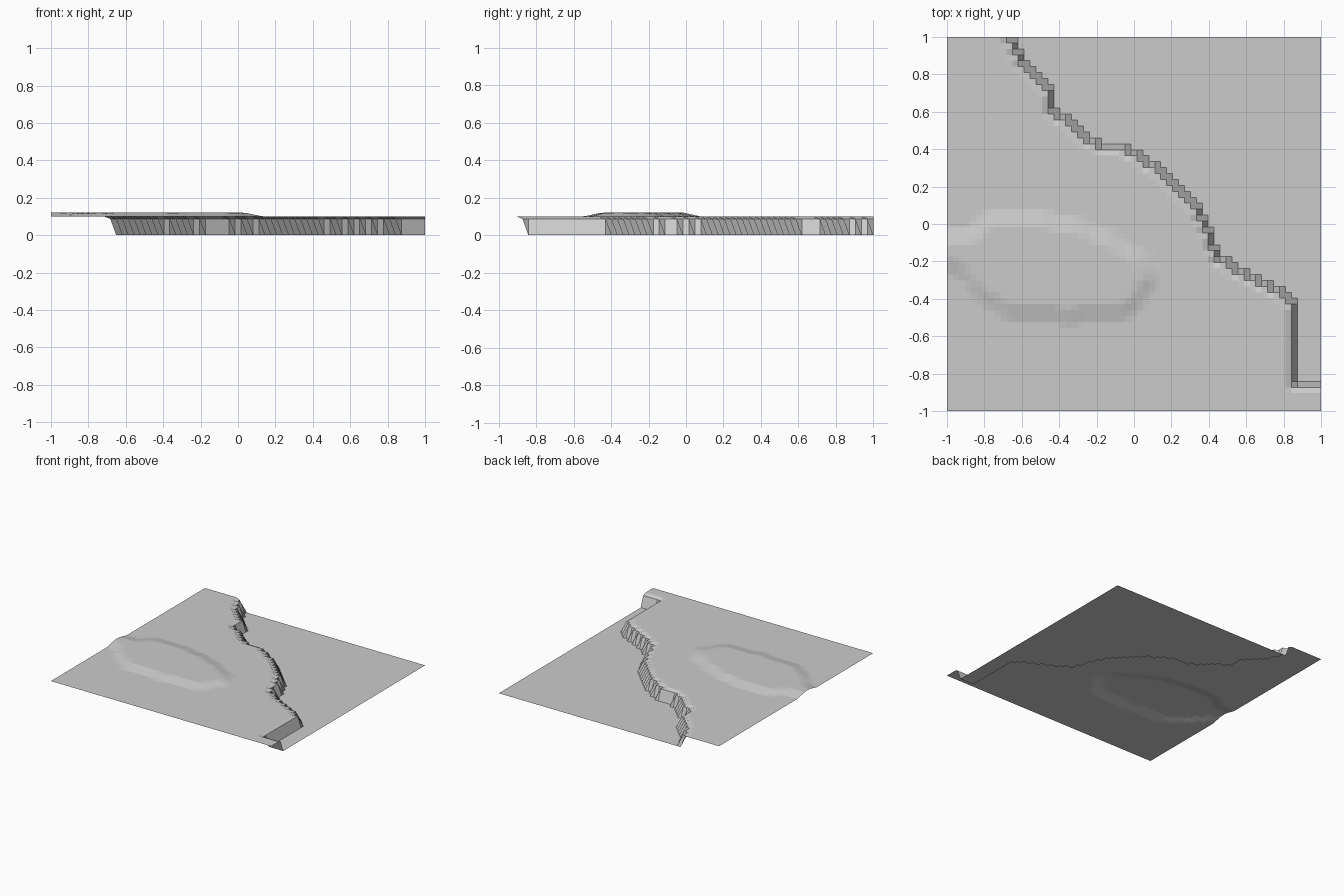
import bpy
import bmesh

if "Cube" in bpy.data.objects:
    bpy.data.objects.remove(bpy.data.objects["Cube"])

N = 63                  # cells per side
STEP = 2 / N
HIGH, LIP, MOUND = 0.1, 0.087, 0.021

# cliff line seen from above: ground right of / behind it lies at z = 0
CLIFF = [(-1, 1.5), (-0.69, 1.03), (-0.55, 0.81), (-0.44, 0.70), (-0.425, 0.58),
         (-0.37, 0.58), (-0.245, 0.47), (-0.23, 0.43), (-0.06, 0.425), (0.03, 0.36),
         (0.2, 0.24), (0.33, 0.10), (0.38, 0.0), (0.425, -0.1), (0.44, -0.17),
         (0.6, -0.27), (0.78, -0.36), (0.84, -0.42), (0.86, -0.5), (0.87, -0.86),
         (1.1, -0.86)]

# outline of the low oval mound
OVAL = [(-1.2, -0.07), (-0.88, -0.07), (-0.78, 0.02), (-0.47, 0.02), (-0.3, -0.005),
        (-0.12, -0.09), (0.0, -0.16), (0.06, -0.21), (0.10, -0.30), (0.04, -0.37),
        (-0.02, -0.45), (-0.07, -0.48), (-0.30, -0.48), (-0.35, -0.50), (-0.40, -0.48),
        (-0.67, -0.48), (-0.87, -0.34), (-0.91, -0.24), (-1.2, -0.22)]


def is_low(x, y):
    for (x0, y0), (x1, y1) in zip(CLIFF, CLIFF[1:]):
        if x0 <= x < x1:
            return y > y0 + (y1 - y0) * (x - x0) / (x1 - x0)
    return False


def in_oval(x, y):
    inside = False
    for (x0, y0), (x1, y1) in zip(OVAL, OVAL[1:] + OVAL[:1]):
        if (y0 > y) != (y1 > y) and x < x0 + (x1 - x0) * (y - y0) / (y1 - y0):
            inside = not inside
    return inside


def pos(i):
    return -1 + i * STEP


NEAR = [(a, b) for a in (-1, 0, 1) for b in (-1, 0, 1)]


def height(i, j):
    if is_low(pos(i), pos(j)):
        return 0.0
    # rounded lip next to the drop
    for a, b in NEAR:
        p, q = min(max(i + a, 0), N), min(max(j + b, 0), N)
        if is_low(pos(p), pos(q)):
            return LIP
    # mound with softened rim
    share = sum(in_oval(pos(i + a), pos(j + b)) for a, b in NEAR) / 9
    return HIGH + MOUND * share


# terrain sheet
bm = bmesh.new()
grid = [[bm.verts.new((pos(i), pos(j), height(i, j))) for j in range(N + 1)]
        for i in range(N + 1)]
for i in range(N):
    for j in range(N):
        bm.faces.new((grid[i][j], grid[i + 1][j], grid[i + 1][j + 1], grid[i][j + 1]))
mesh = bpy.data.meshes.new("terrain")
bm.to_mesh(mesh)
bm.free()

grey = bpy.data.materials.new("light grey")
grey.diffuse_color = (0.6, 0.6, 0.6, 1)
grey.use_nodes = True
grey.node_tree.nodes["Principled BSDF"].inputs["Base Color"].default_value = grey.diffuse_color
mesh.materials.append(grey)
terrain = bpy.data.objects.new("terrain", mesh)
bpy.context.collection.objects.link(terrain)
